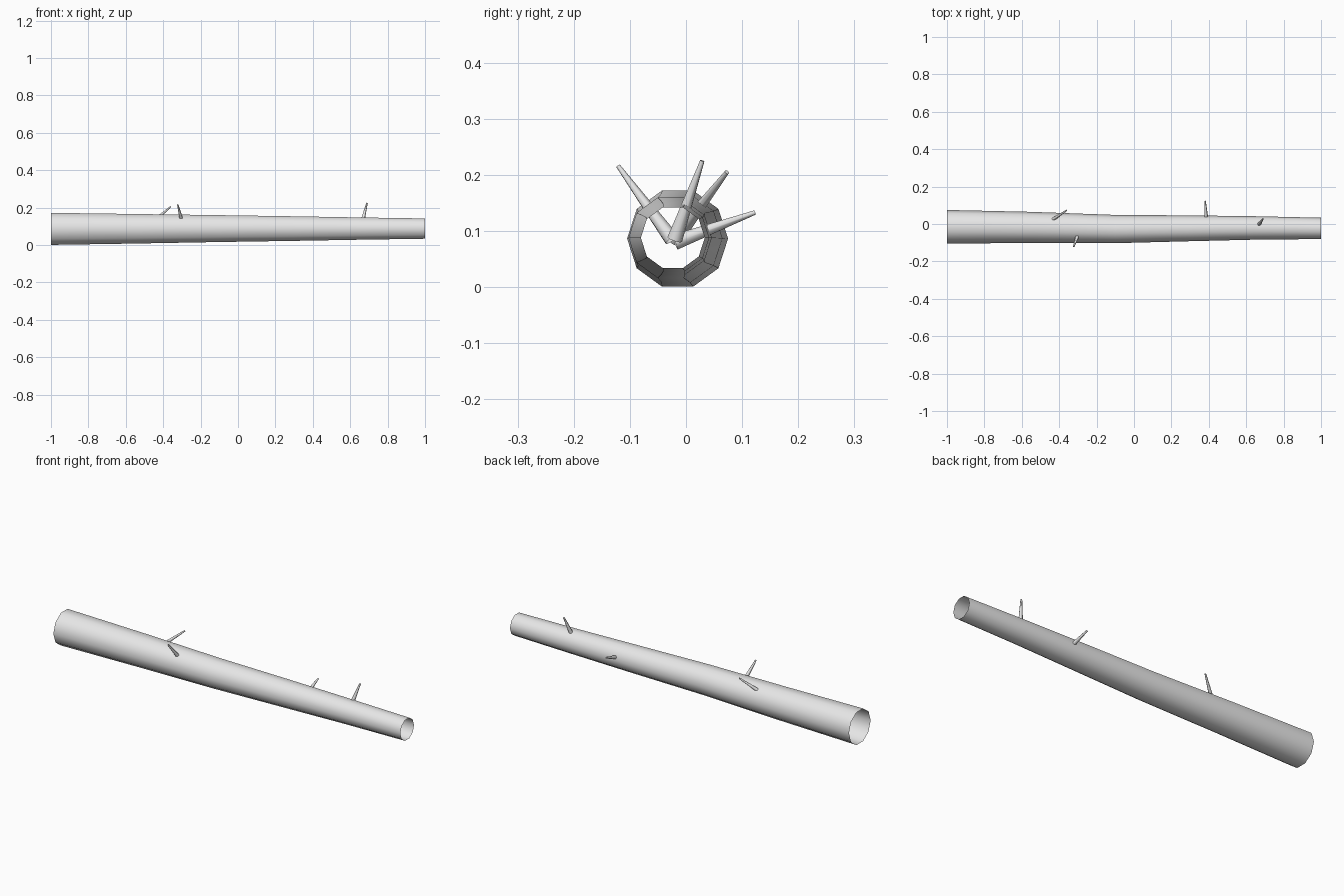
import bpy, bmesh, math
from mathutils import Vector

if "Cube" in bpy.data.objects:
    bpy.data.objects.remove(bpy.data.objects["Cube"])

bark = bpy.data.materials.new("pale_grey_bark")
bark.diffuse_color = (0.8, 0.8, 0.8, 1)
bark.use_nodes = True
bark.node_tree.nodes["Principled BSDF"].inputs["Base Color"].default_value = bark.diffuse_color


def tube(name, stations, sides, cap_end=False, axis=None):
    """Loft round rings through (centre, radius) stations."""
    axis = (axis or stations[-1][0] - stations[0][0]).normalized()
    side = Vector((0, 0, 1)).cross(axis).normalized()
    up = axis.cross(side)
    bm = bmesh.new()
    rings = []
    for centre, r in stations:
        rings.append([bm.verts.new(centre + r * (side * math.cos(a) + up * math.sin(a)))
                      for a in (2 * math.pi * i / sides for i in range(sides))])
    for a, b in zip(rings, rings[1:]):
        for i in range(sides):
            j = (i + 1) % sides
            bm.faces.new((a[i], a[j], b[j], b[i]))
    if cap_end:
        bm.faces.new(rings[-1])
    mesh = bpy.data.meshes.new(name)
    bm.to_mesh(mesh)
    bm.free()
    mesh.materials.append(bark)
    obj = bpy.data.objects.new(name, mesh)
    bpy.context.collection.objects.link(obj)
    bpy.ops.object.select_all(action='DESELECT')
    obj.select_set(True)
    bpy.context.view_layer.objects.active = obj
    bpy.ops.object.shade_smooth_by_angle(angle=math.radians(62))
    return obj


# Hollow, open-ended, slightly bent log: x, y, z, radius
log = [(-1.0, -0.015, 0.0865, 0.090), (-0.55, -0.018, 0.087, 0.083),
       (-0.1, -0.027, 0.088, 0.0755), (0.3, -0.023, 0.088, 0.069),
       (0.65, -0.021, 0.088, 0.0625), (1.0, -0.0235, 0.088, 0.057)]
tube("log", [(Vector(p[:3]), p[3]) for p in log], 10, axis=Vector((1, 0, 0)))

# Tapered twigs growing out from the log's core: base, tip
twigs = [((-0.50, -0.020, 0.085), (-0.36, 0.073, 0.205)),
         ((-0.29, -0.025, 0.085), (-0.322, -0.121, 0.216)),
         ((0.39, -0.020, 0.080), (0.38, 0.123, 0.133)),
         ((0.655, -0.020, 0.085), (0.69, 0.029, 0.225))]
for n, (base, tip) in enumerate(twigs, 1):
    tube(f"twig_{n}", [(Vector(base), 0.014), (Vector(tip), 0.004)], 8, cap_end=True)
